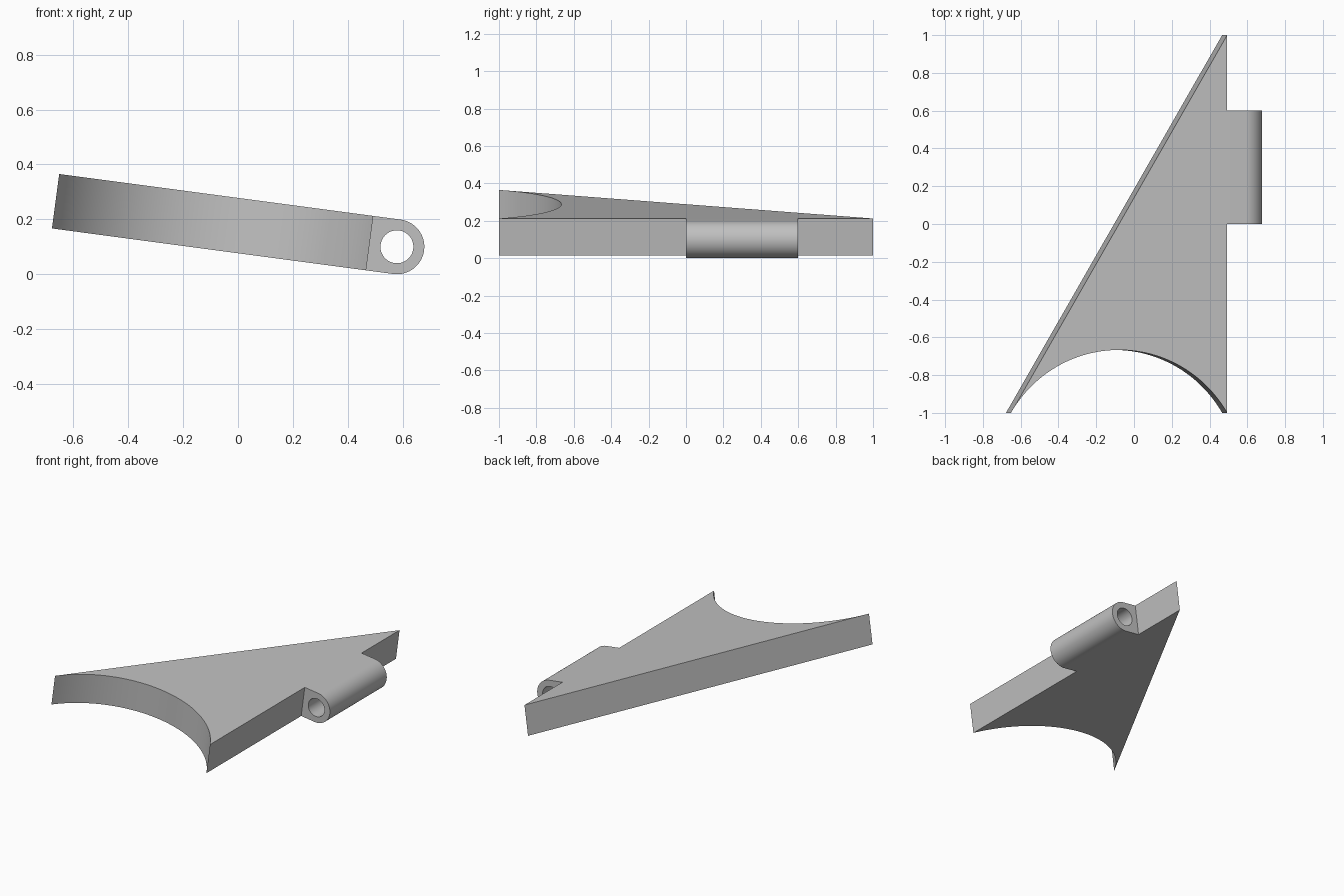
import bpy, bmesh
from math import sin, cos, pi, radians, sqrt
from mathutils import Matrix, Vector

cube = bpy.data.objects.get("Cube")
if cube:
    bpy.data.objects.remove(cube, do_unlink=True)

HALF = 0.1                      # half thickness, also the knuckle radius
HOLE = 0.06
JOINT = -0.1                    # straight edge of the plate, from the pin axis
WIDTH = 2 / sqrt(3)
KNUCKLE = (0.0, 0.6)            # extent of the knuckle along the pin
TILT = radians(7.6)

grey = bpy.data.materials.new("grey")
grey.use_nodes = True
grey.diffuse_color = (0.53, 0.53, 0.53, 1)
grey.node_tree.nodes["Principled BSDF"].inputs["Base Color"].default_value = grey.diffuse_color

bm = bmesh.new()


def arc(cx, cy, r, start, end, n):
    angles = [radians(start + (end - start) * i / n) for i in range(n + 1)]
    return [(cx + r * cos(a), cy + r * sin(a)) for a in angles]


def loop(points, place):
    verts = [bm.verts.new(place(*p)) for p in points]
    return [bm.edges.new((v, verts[i - 1])) for i, v in enumerate(verts)]


def extrude(faces, offset):
    new = bmesh.ops.extrude_face_region(bm, geom=faces, use_keep_orig=True)
    moved = [g for g in new["geom"] if isinstance(g, bmesh.types.BMVert)]
    bmesh.ops.translate(bm, verts=moved, vec=offset)


# Triangular plate with a concave front edge
outline = [(JOINT, y) for y in (*KNUCKLE, 1)]
outline += arc(JOINT - WIDTH / 2, -4 / 3, 2 / 3, 150, 30, 48)
plate = bm.faces.new([bm.verts.new((x, y, -HALF)) for x, y in outline])
extrude([plate], Vector((0, 0, 2 * HALF)))

# Hinge knuckle with a pin hole
def section(x, z):
    return (x, KNUCKLE[0], z)


edges = loop([(JOINT, HALF), (JOINT, -HALF)] + arc(0, 0, HALF, -90, 90, 32), section)
edges += loop(arc(0, 0, HOLE, 0, 360 - 7.5, 47), section)
cap = bmesh.ops.triangle_fill(bm, edges=edges, use_beauty=True)
cap_faces = [g for g in cap["geom"] if isinstance(g, bmesh.types.BMFace)]
extrude(cap_faces, Vector((0, KNUCKLE[1] - KNUCKLE[0], 0)))

# Merge both parts and open the wall between them
bmesh.ops.remove_doubles(bm, verts=bm.verts[:], dist=1e-5)
inner = [f for f in bm.faces
         if all(abs(v.co.x - JOINT) < 1e-4
                and KNUCKLE[0] - 1e-4 < v.co.y < KNUCKLE[1] + 1e-4 for v in f.verts)]
bmesh.ops.delete(bm, geom=inner, context='FACES_ONLY')
bmesh.ops.recalc_face_normals(bm, faces=bm.faces[:])

# Tilt about the pin axis
bm.transform(Matrix.Translation((0.579, 0, HALF)) @ Matrix.Rotation(TILT, 4, 'Y'))

mesh = bpy.data.meshes.new("hinged_plate")
bm.to_mesh(mesh)
bm.free()
mesh.materials.append(grey)
obj = bpy.data.objects.new("hinged_plate", mesh)
bpy.context.collection.objects.link(obj)
bpy.ops.object.select_all(action='DESELECT')
obj.select_set(True)
bpy.context.view_layer.objects.active = obj
bpy.ops.object.shade_smooth_by_angle(angle=radians(30))
